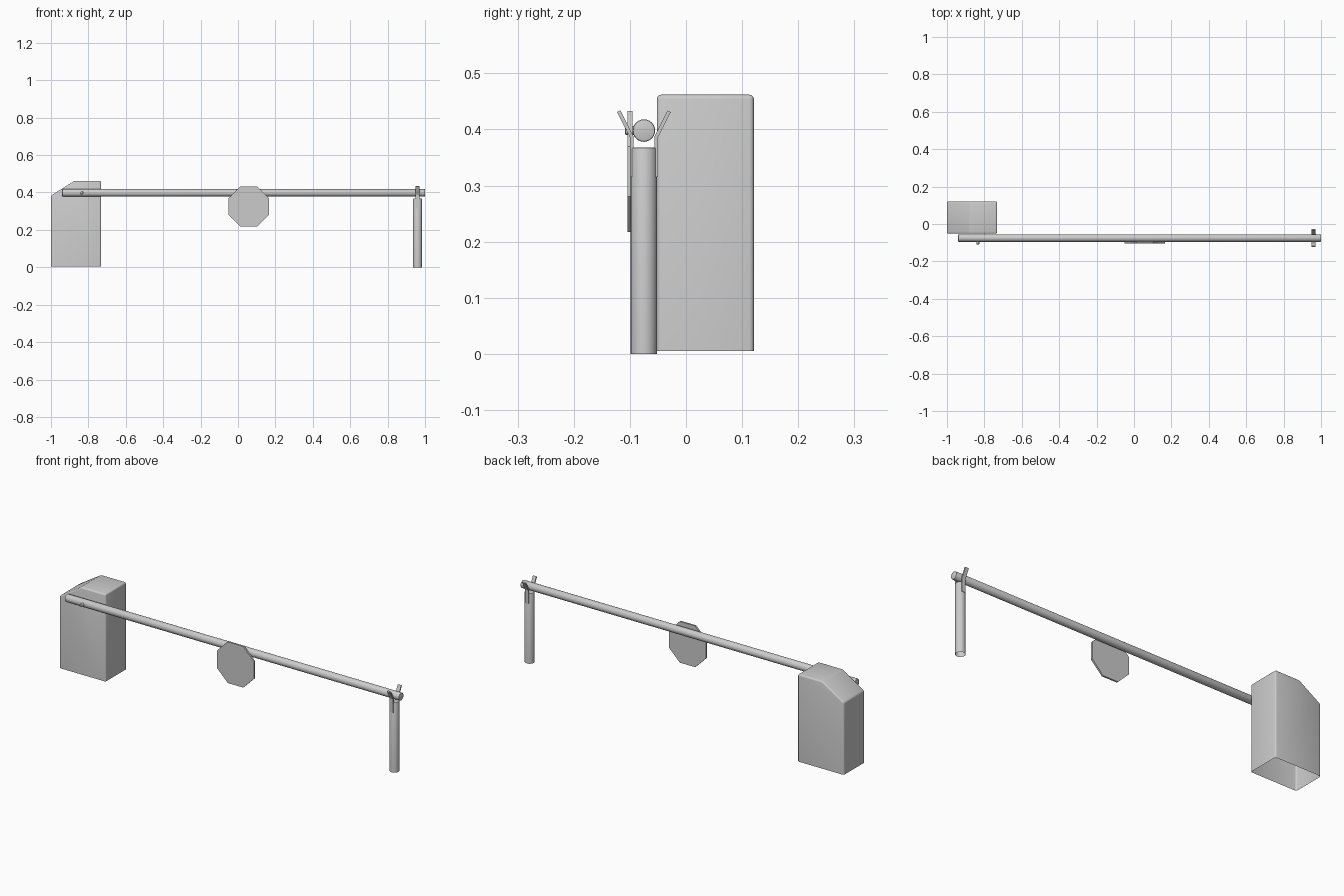
import bpy, bmesh
from math import pi, cos, sin

if "Cube" in bpy.data.objects:
    bpy.data.objects.remove(bpy.data.objects["Cube"])


def finish(bm, name, smooth=True):
    bmesh.ops.recalc_face_normals(bm, faces=bm.faces)
    me = bpy.data.meshes.new(name)
    bm.to_mesh(me)
    bm.free()
    ob = bpy.data.objects.new(name, me)
    bpy.context.collection.objects.link(ob)
    if smooth:
        bpy.ops.object.select_all(action='DESELECT')
        ob.select_set(True)
        bpy.context.view_layer.objects.active = ob
        bpy.ops.object.shade_smooth_by_angle(angle=pi / 5)
    return ob


def prism(points, to3d, offset):
    """Closed profile extruded along an offset vector."""
    bm = bmesh.new()
    face = bm.faces.new([bm.verts.new(to3d(*p)) for p in points])
    ext = bmesh.ops.extrude_face_region(bm, geom=[face], use_keep_orig=True)
    verts = [v for v in ext['geom'] if isinstance(v, bmesh.types.BMVert)]
    bmesh.ops.translate(bm, verts=verts, vec=offset)
    bmesh.ops.recalc_face_normals(bm, faces=bm.faces)
    return bm


def rod(name, radius, length, location, rotation=(0, 0, 0), segments=24, open_bottom=False):
    bm = bmesh.new()
    bmesh.ops.create_cone(bm, cap_ends=True, segments=segments,
                          radius1=radius, radius2=radius, depth=length)
    if open_bottom:
        low = [f for f in bm.faces if f.calc_center_median().z < -length * 0.49]
        bmesh.ops.delete(bm, geom=low, context='FACES_ONLY')
    rim = [e for e in bm.edges if e.is_manifold and e.calc_face_angle(0) > 1.2]
    bmesh.ops.bevel(bm, geom=rim, offset=0.003, segments=2, profile=0.5, affect='EDGES')
    ob = finish(bm, name)
    ob.location, ob.rotation_euler = location, rotation
    return ob


BOOM_Y, BOOM_Z = -0.075, 0.398

# motor cabinet: sloped top corner, rounded edges, open underneath
profile = [(-1, 0.005), (-0.732, 0.005), (-0.732, 0.462), (-0.875, 0.462), (-1, 0.383)]
bm = prism(profile, lambda x, z: (x, -0.052, z), (0, 0.173, 0))
bottom = [f for f in bm.faces if f.calc_center_median().z < 0.01]
bmesh.ops.delete(bm, geom=bottom, context='FACES_ONLY')
bmesh.ops.bevel(bm, geom=[e for e in bm.edges if not e.is_boundary],
                offset=0.008, segments=3, profile=0.5, affect='EDGES')
finish(bm, "motor_cabinet")

# barrier boom and its pivot bolt
rod("boom", 0.02, 1.94, (0.03, BOOM_Y, BOOM_Z), (0, pi / 2, 0))
rod("pivot_bolt", 0.008, 0.035, (-0.835, -0.0915, BOOM_Z), (pi / 2, 0, 0), 12)

# octagonal sign plate
r = 0.108 / cos(pi / 8)
octagon = [(0.058 + r * cos(pi / 8 + i * pi / 4), 0.325 + r * sin(pi / 8 + i * pi / 4))
           for i in range(8)]
finish(prism(octagon, lambda x, z: (x, -0.104, z), (0, 0.009, 0)), "sign_plate", False)

# support post
rod("support_post", 0.0235, 0.368, (0.96, BOOM_Y, 0.184), open_bottom=True)

# flared fork prongs on both sides of the post
prong = [(0.019, 0.315), (0.025, 0.315), (0.025, 0.386), (0.048, 0.431),
         (0.042, 0.434), (0.019, 0.388)]
for side, label in ((-1, "front"), (1, "back")):
    bm = prism(prong, lambda d, z: (0.95, BOOM_Y + side * d, z), (0.02, 0, 0))
    finish(bm, "fork_prong_" + label, False)
